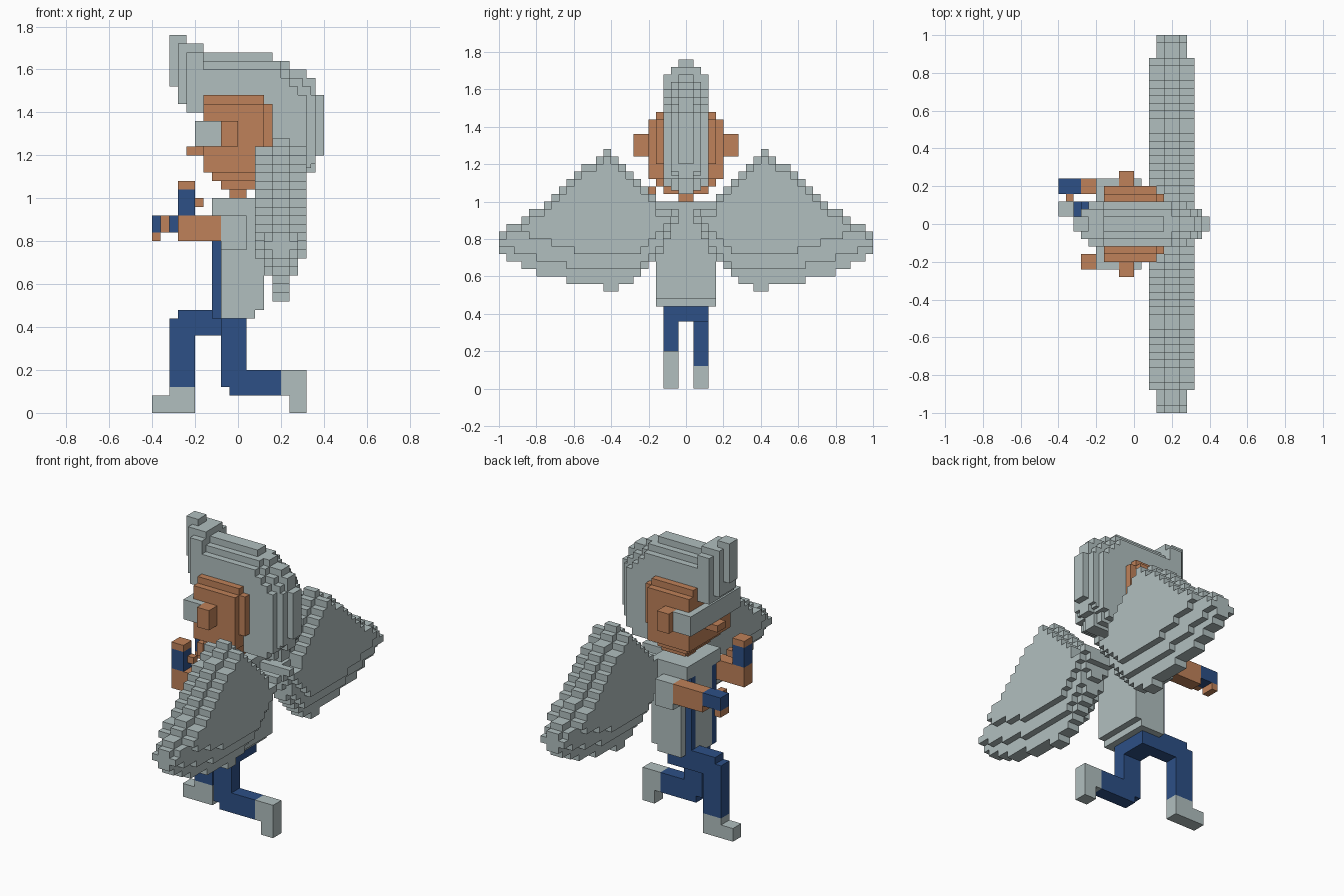
import bpy, bmesh

cube = bpy.data.objects.get("Cube")
if cube:
    bpy.data.objects.remove(cube, do_unlink=True)

V = 0.04  # block size


def material(name, rgb):
    m = bpy.data.materials.new(name)
    m.use_nodes = True
    m.diffuse_color = (*rgb, 1)
    bsdf = next(n for n in m.node_tree.nodes if n.type == 'BSDF_PRINCIPLED')
    bsdf.inputs["Base Color"].default_value = (*rgb, 1)
    bsdf.inputs["Roughness"].default_value = 0.9
    return m


GREY = material("pale grey", (0.44, 0.52, 0.52))
SKIN = material("tan skin", (0.52, 0.22, 0.10))
BLUE = material("navy blue", (0.026, 0.08, 0.24))


def finish(name, bm, mat):
    bmesh.ops.recalc_face_normals(bm, faces=bm.faces)
    mesh = bpy.data.meshes.new(name)
    bm.to_mesh(mesh)
    bm.free()
    mesh.materials.append(mat)
    ob = bpy.data.objects.new(name, mesh)
    bpy.context.scene.collection.objects.link(ob)
    return ob


def mirror_y(ob):
    mod = ob.modifiers.new("Mirror", 'MIRROR')
    mod.use_axis = (False, True, False)


def blocks(name, mat, *boxes):
    """Object made of boxes given as (x0, x1, y0, y1, z0, z1)."""
    bm = bmesh.new()
    for x0, x1, y0, y1, z0, z1 in boxes:
        vs = bmesh.ops.create_cube(bm, size=1)["verts"]
        bmesh.ops.scale(bm, verts=vs, vec=(x1 - x0, y1 - y0, z1 - z0))
        bmesh.ops.translate(bm, verts=vs, vec=((x0 + x1) / 2, (y0 + y1) / 2, (z0 + z1) / 2))
    return finish(name, bm, mat)


# Legs: left one steps forward, right one is bent behind
blocks("hips", BLUE, (-.08, .04, -.12, .12, .36, .44))
blocks("front_leg", BLUE,
       (-.32, -.20, .04, .12, .12, .44), (-.28, -.08, .04, .12, .36, .48))
blocks("front_boot", GREY,
       (-.40, -.20, .04, .12, 0, .08), (-.32, -.20, .04, .12, .08, .12))
blocks("back_leg", BLUE,
       (-.08, .04, -.12, -.04, .12, .44), (-.04, .20, -.12, -.04, .08, .20))
blocks("back_boot", GREY,
       (.20, .32, -.12, -.04, .08, .20), (.24, .32, -.12, -.04, 0, .08))

# Torso with shirt front, straps and collar
blocks("torso", GREY,
       (-.08, .08, -.16, .16, .44, .48), (-.08, .12, -.16, .16, .48, 1.0),
       (-.12, -.08, -.16, .16, .92, 1.0))
blocks("shirt_front", GREY, (-.12, -.08, -.08, .08, .44, .92))
mirror_y(blocks("strap", BLUE, (-.12, -.08, .08, .12, .44, .92)))
mirror_y(blocks("sleeve", GREY, (-.08, .04, .16, .24, .76, .92)))

# Left arm reaches forward
blocks("left_arm", SKIN, (-.28, -.08, .16, .24, .80, .92))
blocks("left_glove", BLUE, (-.40, -.28, .16, .24, .84, .92))
blocks("left_fingers", SKIN,
       (-.40, -.36, .16, .24, .80, .84), (-.36, -.32, .12, .16, .84, .92))

# Right forearm is raised
blocks("right_arm", SKIN, (-.28, -.08, -.24, -.16, .80, .92))
blocks("right_glove", BLUE, (-.28, -.20, -.24, -.16, .92, 1.04))
blocks("right_fingers", SKIN,
       (-.28, -.20, -.24, -.16, 1.04, 1.08), (-.20, -.16, -.20, -.16, .96, 1.0))

# Head
blocks("head", SKIN,
       (-.16, .12, -.20, .20, 1.12, 1.44), (-.16, .12, -.16, .16, 1.12, 1.48),
       (-.16, .16, -.16, .16, 1.20, 1.44), (-.12, .08, -.16, .16, 1.08, 1.12),
       (-.08, .08, -.12, .12, 1.04, 1.08), (-.04, .04, -.04, .04, 1.0, 1.04))
blocks("nose", SKIN, (-.24, -.16, -.04, .04, 1.20, 1.24))
mirror_y(blocks("ear", SKIN, (-.08, 0, .20, .28, 1.24, 1.36)))
blocks("visor", GREY, (-.20, -.08, -.24, .24, 1.24, 1.36))

# Swept crest of hair: wider layers are smaller in outline
quiff = [(-.32, -.24, 1.52, 1.76), (-.28, -.16, 1.44, 1.72), (-.24, -.16, 1.40, 1.68)]
hair = []
for i, (x0, x1, z0, z1) in enumerate(quiff):
    e, w = i * V, V * (i + 1)
    hair += [(x0, x1, -w, w, z0, z1),
             (-.24, .16 + (V if i else 0), -w, w, 1.44, 1.68 - e),
             (.12, .24, -w, w, 1.24, 1.64 - e),
             (.12, .32 - e / 2, -w, w, 1.16, 1.60 - e),
             (.12, .36 - e / 2, -w, w, 1.12 + e / 2, 1.56 - e),
             (.16, .40 - e, -w, w, 1.20 - e, 1.48),
             (.12, .32 - e / 2, -w, w, 1.04 + e / 2, 1.20)]
blocks("hair", GREY, *hair)


# Wings: three stepped slabs, each thicker one smaller in outline
def sample(points, y):
    for (a, p), (b, q) in zip(points, points[1:]):
        if a <= y <= b:
            return p + (q - p) * (y - a) / (b - a)
    return points[-1][1]


top = [(0, .96), (.14, .98), (.22, 1.08), (.42, 1.28), (.58, 1.16),
       (.70, 1.04), (.82, .95), (.98, .84), (1, .84)]
bottoms = [
    [(0, .96), (.06, .90), (.14, .72), (.18, .68), (.30, .57), (.38, .52),
     (.42, .52), (.46, .56), (.58, .56), (.74, .60), (.90, .67), (.98, .72), (1, .72)],
    [(0, .96), (.10, .84), (.18, .72), (.28, .64), (.54, .64), (.78, .69), (.98, .76), (1, .76)],
    [(0, .96), (.10, .88), (.26, .72), (.54, .72), (.70, .77), (.90, .84)],
]
lengths = [25, 25, 22]

bm = bmesh.new()
for k in range(3):
    upper, lower = [], []
    for j in range(1, lengths[k]):
        y = (j + .5) * V
        lo = round(sample(bottoms[k], y) / V) * V
        hi = round((sample(top, y) - (V if k else 0)) / V) * V
        hi = max(hi, lo + V)
        upper += [(j * V, hi), ((j + 1) * V, hi)]
        lower += [(j * V, lo), ((j + 1) * V, lo)]
    outline = []
    for p in upper + lower[::-1]:
        if not outline or max(abs(p[0] - outline[-1][0]), abs(p[1] - outline[-1][1])) > 1e-5:
            outline.append(p)
    half = V * (k + 1)
    face = bm.faces.new([bm.verts.new((.20 - half, y, z)) for y, z in outline])
    grown = bmesh.ops.extrude_face_region(bm, geom=[face], use_keep_orig=True)["geom"]
    bmesh.ops.translate(bm, vec=(2 * half, 0, 0),
                        verts=[g for g in grown if isinstance(g, bmesh.types.BMVert)])
mirror_y(finish("wing", bm, GREY))
